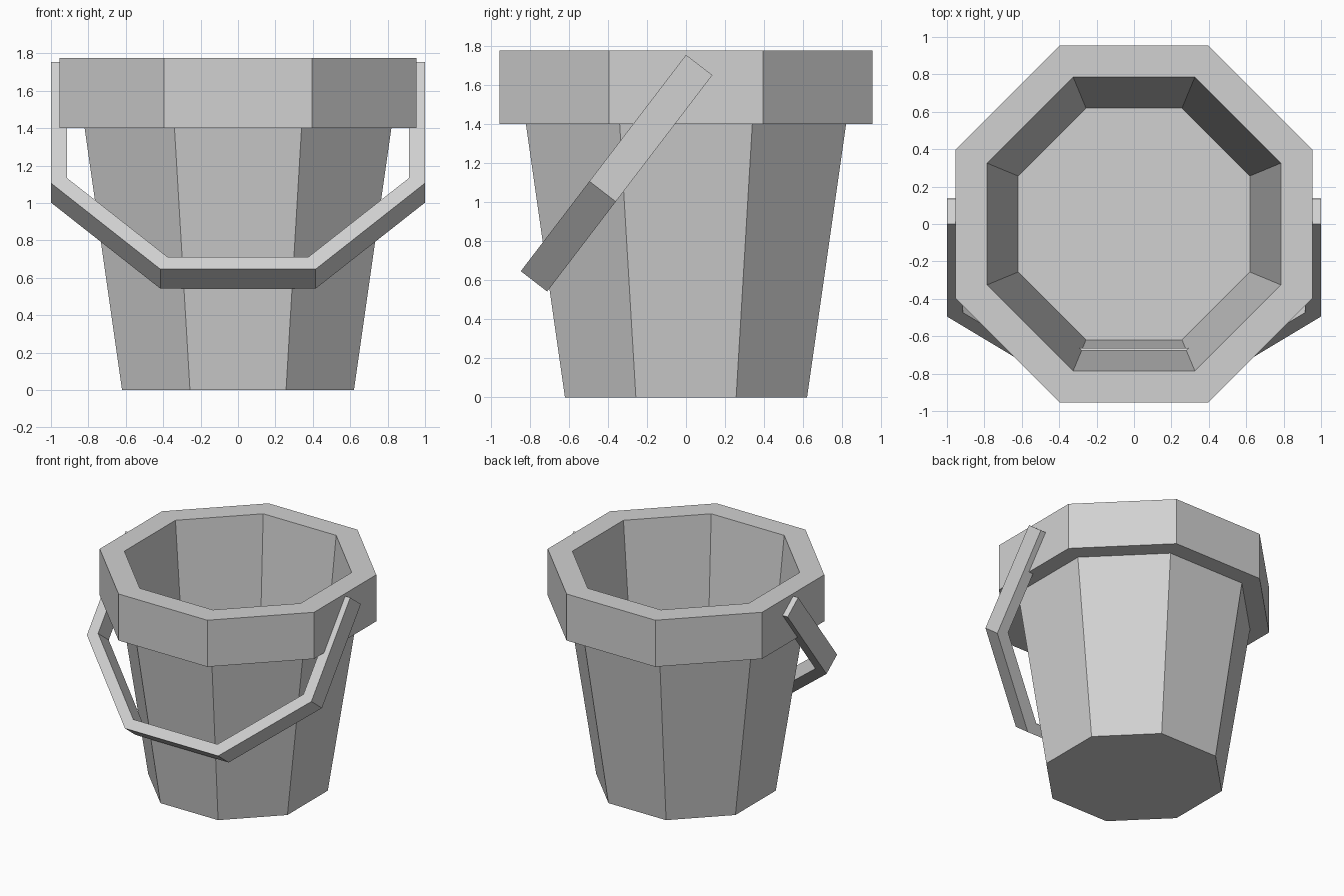
import bpy, bmesh, math
from mathutils import Vector

cube = bpy.data.objects.get("Cube")
if cube:
    bpy.data.objects.remove(cube, do_unlink=True)

grey = bpy.data.materials.new("light_grey")
grey.use_nodes = True
grey.diffuse_color = (0.64, 0.64, 0.64, 1)
grey.node_tree.nodes["Principled BSDF"].inputs["Base Color"].default_value = grey.diffuse_color


def finish(name, bm):
    bmesh.ops.recalc_face_normals(bm, faces=bm.faces)
    mesh = bpy.data.meshes.new(name)
    bm.to_mesh(mesh)
    bm.free()
    mesh.materials.append(grey)
    obj = bpy.data.objects.new(name, mesh)
    bpy.context.collection.objects.link(obj)
    return obj


def loft(name, rings, cap=True):
    """Join rings of points with quads and cap both ends."""
    bm = bmesh.new()
    loops = [[bm.verts.new(p) for p in ring] for ring in rings]
    n = len(loops[0])
    for a, b in zip(loops, loops[1:]):
        for i in range(n):
            j = (i + 1) % n
            bm.faces.new((a[i], a[j], b[j], b[i]))
    bm.faces.new(loops[0])
    bm.faces.new(loops[-1])
    return finish(name, bm)


def octagon(apothem, z):
    r = apothem / math.cos(math.pi / 8)
    angles = [math.pi / 8 + i * math.pi / 4 for i in range(8)]
    return [(r * math.cos(a), r * math.sin(a), z) for a in angles]


# Bucket: tapered wall, overhanging rim, hollow inside
profile = [(0.62, 0), (0.82, 1.4), (0.955, 1.4), (0.955, 1.775), (0.785, 1.775), (0.62, 0.01)]
loft("bucket", [octagon(a, z) for a, z in profile])

# Handle: flat angular bail hanging forward, (x, distance along the tilt)
pivot = Vector((0, 0, 1.754))
along = Vector((0, -0.607, -0.795))
depth = Vector((0, 0.135, -0.104))
outer = [(1.0, 0), (1.0, 0.815), (0.415, 1.394)]
inner = [(0.915, 0), (0.915, 0.78), (0.375, 1.313)]


def mirrored(path):
    return path + [(-x, s) for x, s in reversed(path)]


sections = []
for (xo, so), (xi, si) in zip(mirrored(outer), mirrored(inner)):
    po = pivot + Vector((xo, 0, 0)) + along * so
    pi = pivot + Vector((xi, 0, 0)) + along * si
    sections.append([po, pi, pi + depth, po + depth])
loft("handle", sections)
